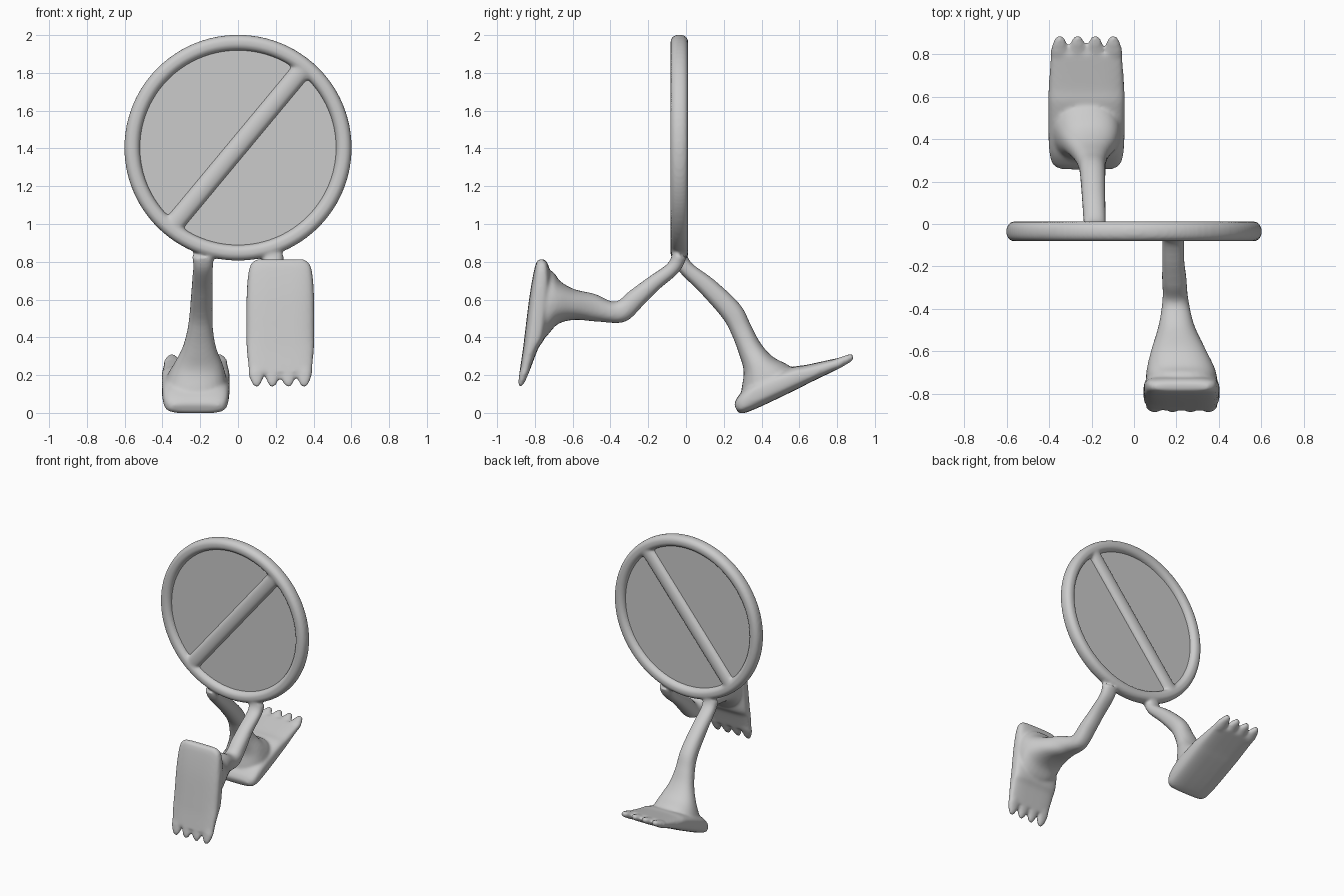
import bpy, bmesh
from math import sin, cos, pi, copysign
from mathutils import Vector

if "Cube" in bpy.data.objects:
    bpy.data.objects.remove(bpy.data.objects["Cube"])

YC = -0.035                      # depth centre of the round sign
bm = bmesh.new()


def section(c, a, b, p=2.0, n=28):
    """Superellipse ring around c with half-axis vectors a and b."""
    f = lambda v: copysign(abs(v) ** (2 / p), v)
    return [c + a * f(cos(2 * pi * i / n)) + b * f(sin(2 * pi * i / n)) for i in range(n)]


def loft(rings, closed=False):
    vs = [[bm.verts.new(co) for co in r] for r in rings]
    n, m = len(vs[0]), len(vs)
    for j in range(m if closed else m - 1):
        r, s = vs[j], vs[(j + 1) % m]
        for i in range(n):
            bm.faces.new((r[i], r[(i + 1) % n], s[(i + 1) % n], s[i]))
    if not closed:
        bm.faces.new(vs[0][::-1])
        bm.faces.new(vs[-1])


def smooth_rows(rows, k=5):
    """Catmull-Rom resampling of rows of numbers."""
    out = []
    for i in range(len(rows) - 1):
        p0, p1, p2, p3 = (rows[min(max(i + d, 0), len(rows) - 1)] for d in (-1, 0, 1, 2))
        for s in range(k):
            t = s / k
            out.append([0.5 * (2 * b + (c - a) * t + (2 * a - 5 * b + 4 * c - d) * t * t
                               + (3 * b - a - 3 * c + d) * t ** 3)
                        for a, b, c, d in zip(p0, p1, p2, p3)])
    return out + [list(rows[-1])]


def limb(rows, p):
    """Loft rows of (upper y, upper z, lower y, lower z, x centre, width)."""
    rings = []
    for y1, z1, y2, z2, x, w in rows:
        up, lo = Vector((x, y1, z1)), Vector((x, y2, z2))
        rings.append(section((up + lo) / 2, Vector((w / 2 + 0.003, 0, 0)), (up - lo) * 0.53, p))
    loft(rings)


def foot(rows, xc):
    """Flat foot from heel to toe roots, then four tapered toes."""
    widths = (0.25, 0.32, 0.35, 0.355, 0.35, 0.33)
    limb(smooth_rows([(*r, xc, w) for r, w in zip(rows, widths)]), 3.5)
    a, b = rows[-2], rows[-1]
    for i in range(4):
        toe = []
        for t, w, h in ((-0.4, 0.07, 0.9), (0, 0.084, 1), (0.45, 0.07, 1), (0.85, 0.046, 1), (1.1, 0.022, 0.6)):
            y1, z1, y2, z2 = (u + (v - u) * t for u, v in zip(a, b))
            ym, zm = (y1 + y2) / 2, (z1 + z2) / 2
            toe.append((ym + (y1 - ym) * h, zm + (z1 - zm) * h, ym + (y2 - ym) * h,
                        zm + (z2 - zm) * h, xc + (i - 1.5) * 0.084, w))
        limb(toe, 2.3)


# round rim
rim = []
for i in range(96):
    t = 2 * pi * i / 96
    d = Vector((cos(t), 0, sin(t)))
    rim.append(section(Vector((0.56 * cos(t), YC, 1.404 + 0.556 * sin(t))),
                       d * 0.042, Vector((0, 0.047, 0)), 2.4))
loft(rim, True)

# diagonal bar
p, q = Vector((-0.36, YC, 0.975)), Vector((0.355, YC, 1.835))
side = (q - p).normalized().cross(Vector((0, 1, 0)))
loft([section(p.lerp(q, i / 40), side * 0.054, Vector((0, 0.043, 0)), 2.2) for i in range(41)])

# trailing leg (towards +y)
limb(smooth_rows([
    (0.00, 0.85, -0.07, 0.82, -0.185, 0.11), (0.03, 0.79, -0.035, 0.75, -0.185, 0.10),
    (0.15, 0.70, 0.08, 0.635, -0.19, 0.105), (0.285, 0.57, 0.195, 0.505, -0.195, 0.115),
    (0.34, 0.465, 0.245, 0.415, -0.20, 0.13), (0.39, 0.37, 0.285, 0.31, -0.205, 0.175),
    (0.455, 0.295, 0.31, 0.22, -0.21, 0.25), (0.54, 0.245, 0.30, 0.12, -0.22, 0.31),
    (0.54, 0.20, 0.31, 0.08, -0.225, 0.32)]), 2.3)
foot([(0.255, 0.045, 0.27, 0.01), (0.28, 0.09, 0.30, 0.0), (0.36, 0.16, 0.39, 0.035),
      (0.55, 0.235, 0.58, 0.125), (0.64, 0.252, 0.66, 0.165), (0.80, 0.288, 0.815, 0.238),
      (0.875, 0.314, 0.885, 0.278)], -0.224)

# leading leg (towards -y)
limb(smooth_rows([
    (-0.07, 0.85, 0.0, 0.82, 0.185, 0.11), (-0.095, 0.79, -0.04, 0.745, 0.185, 0.10),
    (-0.20, 0.715, -0.145, 0.655, 0.185, 0.10), (-0.295, 0.645, -0.225, 0.575, 0.19, 0.11),
    (-0.375, 0.585, -0.325, 0.485, 0.195, 0.115), (-0.48, 0.625, -0.465, 0.487, 0.20, 0.16),
    (-0.59, 0.65, -0.59, 0.497, 0.21, 0.25), (-0.665, 0.69, -0.68, 0.475, 0.22, 0.31),
    (-0.71, 0.74, -0.745, 0.41, 0.224, 0.33), (-0.77, 0.72, -0.80, 0.42, 0.224, 0.32)]), 2.3)
foot([(-0.755, 0.815, -0.785, 0.81), (-0.73, 0.78, -0.80, 0.765), (-0.72, 0.66, -0.825, 0.62),
      (-0.745, 0.42, -0.85, 0.42), (-0.785, 0.34, -0.862, 0.33), (-0.83, 0.22, -0.88, 0.215),
      (-0.86, 0.148, -0.89, 0.145)], 0.224)

# fuse rim, bar and legs into one soft body
bmesh.ops.recalc_face_normals(bm, faces=bm.faces)
mesh = bpy.data.meshes.new("rim_bar_and_legs")
bm.to_mesh(mesh)
bm.free()
body = bpy.data.objects.new("rim_bar_and_legs", mesh)
bpy.context.collection.objects.link(body)
rm = body.modifiers.new("fuse", 'REMESH')
rm.mode = 'VOXEL'
rm.voxel_size = 0.01
rm.use_smooth_shade = True
sm = body.modifiers.new("soften", 'SMOOTH')
sm.factor = 0.5
sm.iterations = 8

# thin panel filling the rim
bpy.ops.mesh.primitive_cylinder_add(vertices=96, radius=0.55, depth=0.02,
                                    location=(0, YC, 1.404), rotation=(pi / 2, 0, 0))
panel = bpy.context.object
panel.name = "sign_panel"
bpy.ops.object.shade_smooth_by_angle()
